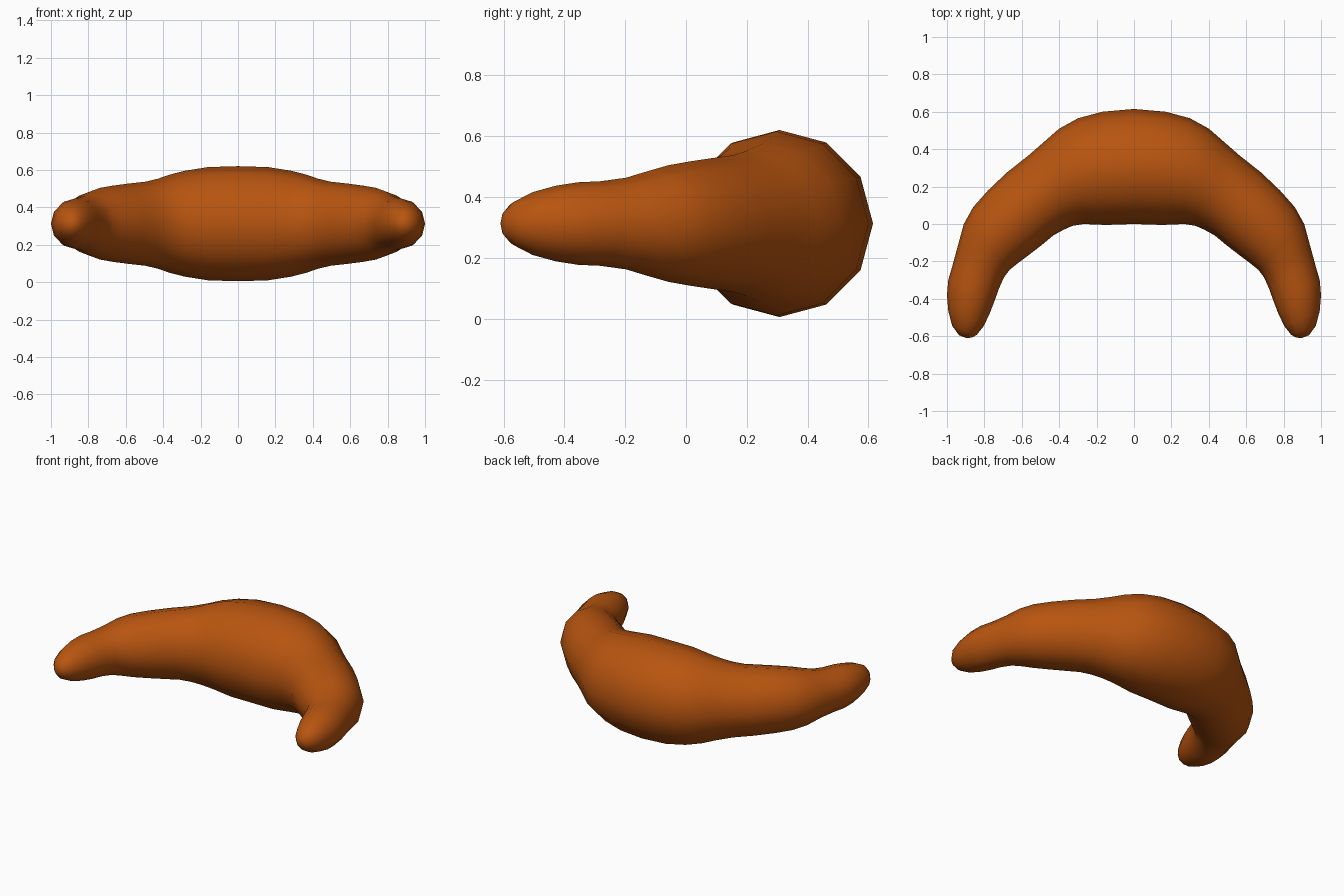
import bpy, bmesh, math
from mathutils import Vector

if "Cube" in bpy.data.objects:
    bpy.data.objects.remove(bpy.data.objects["Cube"])

SIDES = 12
MID_Z = 0.313

# Cross-sections of the right half in plan: outer x, y, inner x, y
HALF = [
    (0.00, 0.615, 0.00, 0.00),
    (0.17, 0.60, 0.15, -0.005),
    (0.30, 0.565, 0.27, 0.00),
    (0.40, 0.51, 0.33, -0.01),
    (0.48, 0.44, 0.375, -0.03),
    (0.56, 0.37, 0.43, -0.06),
    (0.68, 0.275, 0.49, -0.11),
    (0.78, 0.18, 0.555, -0.16),
    (0.86, 0.09, 0.615, -0.205),
    (0.91, 0.00, 0.665, -0.245),
    (0.94, -0.11, 0.695, -0.285),
    (0.97, -0.22, 0.722, -0.345),
    (0.993, -0.30, 0.745, -0.41),
    (1.00, -0.38, 0.77, -0.475),
    (0.993, -0.465, 0.803, -0.545),
    (0.972, -0.545, 0.84, -0.592),
    (0.935, -0.595, 0.865, -0.607),
]
TIP = (0.895, -0.61)

# Mirror the half sections to get the whole crescent
sections = [(-a, b, -c, d) for a, b, c, d in reversed(HALF[1:])] + HALF

bm = bmesh.new()
rings = []
for ox, oy, ix, iy in sections:
    outer, inner = Vector((ox, oy, MID_Z)), Vector((ix, iy, MID_Z))
    centre, half = (outer + inner) / 2, (outer - inner) / 2
    up = Vector((0, 0, half.length))
    rings.append([bm.verts.new(centre + half * math.cos(t) + up * math.sin(t))
                  for t in (2 * math.pi * i / SIDES for i in range(SIDES))])

# Skin between neighbouring rings
for a, b in zip(rings, rings[1:]):
    for i in range(SIDES):
        j = (i + 1) % SIDES
        bm.faces.new((a[i], a[j], b[j], b[i]))

# Rounded tips
for ring, s in ((rings[0], -1), (rings[-1], 1)):
    tip = bm.verts.new((s * TIP[0], TIP[1], MID_Z))
    for i in range(SIDES):
        bm.faces.new((ring[i], ring[(i + 1) % SIDES], tip))

bmesh.ops.recalc_face_normals(bm, faces=bm.faces)
for f in bm.faces:
    f.smooth = True
mesh = bpy.data.meshes.new("croissant")
bm.to_mesh(mesh)
bm.free()

# Baked crust colour
crust = bpy.data.materials.new("crust")
crust.diffuse_color = (0.48, 0.09, 0.005, 1)
crust.use_nodes = True
crust.node_tree.nodes["Principled BSDF"].inputs["Base Color"].default_value = crust.diffuse_color
mesh.materials.append(crust)
obj = bpy.data.objects.new("croissant", mesh)
bpy.context.collection.objects.link(obj)
